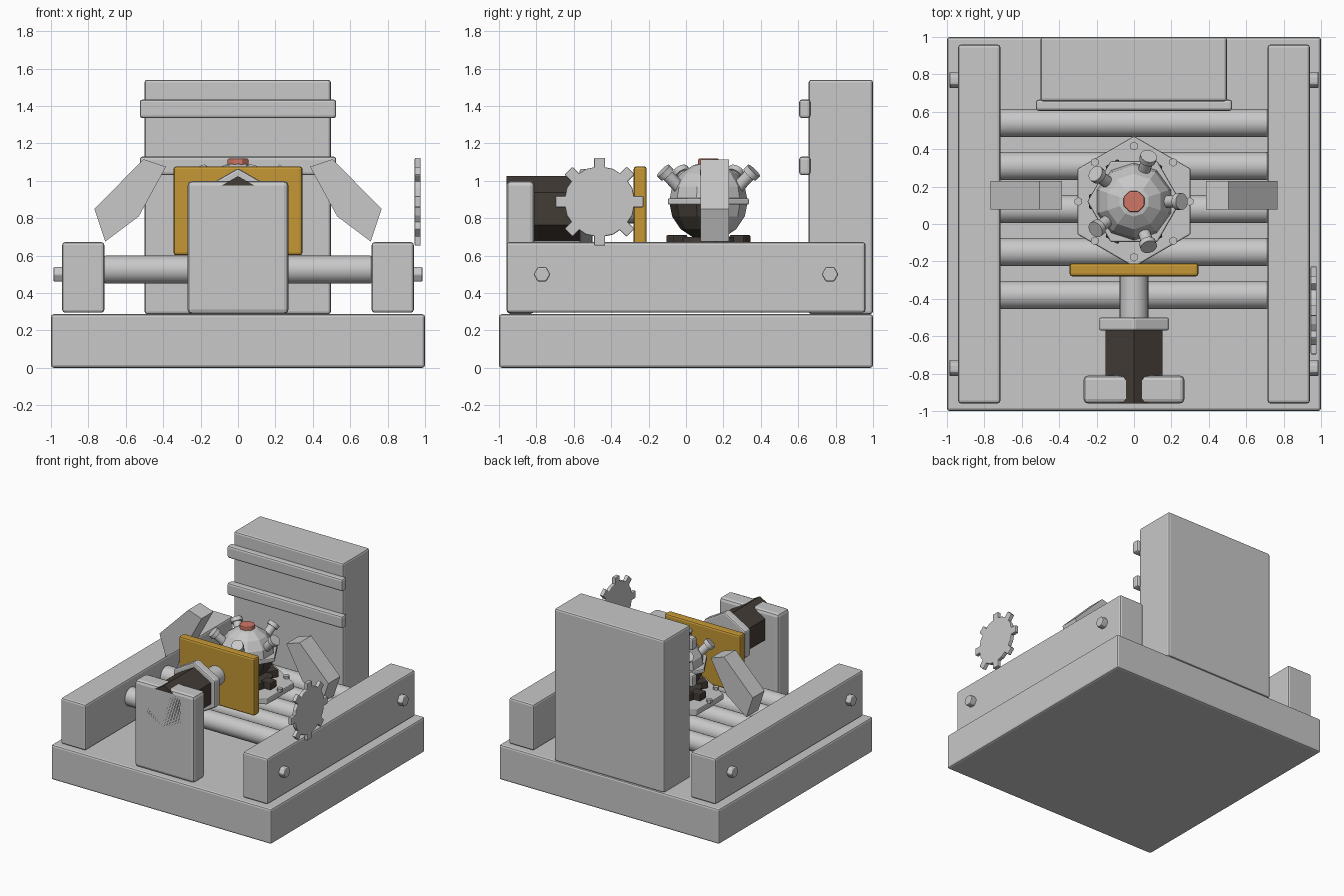
import bpy, bmesh, math
from math import cos, sin, pi, radians
from mathutils import Vector, Matrix

if "Cube" in bpy.data.objects:
    bpy.data.objects.remove(bpy.data.objects["Cube"])


def material(name, rgb):
    m = bpy.data.materials.new(name)
    m.diffuse_color = (*rgb, 1)
    m.use_nodes = True
    m.node_tree.nodes["Principled BSDF"].inputs["Base Color"].default_value = m.diffuse_color
    return m


GREY = material("steel grey", (0.58, 0.58, 0.58))
DARK = material("dark brown", (0.055, 0.045, 0.036))
GOLD = material("gold", (0.55, 0.31, 0.035))
RED = material("red", (0.62, 0.18, 0.13))


def finish(name, bm, mat, bevel=0, smooth=False):
    bmesh.ops.recalc_face_normals(bm, faces=bm.faces)
    if smooth:
        for f in bm.faces:
            f.smooth = True
        for e in bm.edges:
            e.smooth = e.calc_face_angle(0) < radians(35)
    me = bpy.data.meshes.new(name)
    bm.to_mesh(me)
    bm.free()
    me.materials.append(mat)
    ob = bpy.data.objects.new(name, me)
    bpy.context.collection.objects.link(ob)
    if bevel:
        mod = ob.modifiers.new("bevel", 'BEVEL')
        mod.width = bevel
        mod.segments = 2
        mod.limit_method = 'ANGLE'
        mod.angle_limit = radians(40)
    return ob


def box(name, lo, hi, mat=GREY, bevel=0.015, rot=None):
    """Box from corner to corner, optionally moved by a matrix."""
    bm = bmesh.new()
    bmesh.ops.create_cube(bm, size=1)
    lo, hi = Vector(lo), Vector(hi)
    for v in bm.verts:
        v.co = (lo + hi) / 2 + v.co * (hi - lo)
    if rot:
        bm.transform(rot)
    return finish(name, bm, mat, bevel)


def rod(name, a, b, r, sides, mat=GREY, bevel=0, smooth=False, turn=0):
    """Cylinder from point a to point b."""
    a, b = Vector(a), Vector(b)
    d = b - a
    bm = bmesh.new()
    bmesh.ops.create_cone(bm, cap_ends=True, segments=sides, radius1=r, radius2=r, depth=d.length)
    bm.transform(Matrix.Translation((a + b) / 2) @ d.to_track_quat('Z', 'Y').to_matrix().to_4x4()
                 @ Matrix.Rotation(turn, 4, 'Z'))
    return finish(name, bm, mat, bevel, smooth)


# Base, side rails and their bolts
box("base", (-1, -1, 0), (1, 1, 0.287))
for s, side in ((-1, "left"), (1, "right")):
    xs = sorted((s * 0.715, s * 0.94))
    box(side + "_rail", (xs[0], -0.96, 0.295), (xs[1], 0.96, 0.672))
    for y in (-0.77, 0.77):
        rod(side + "_rail_bolt", (s * 0.93, y, 0.5), (s * 0.987, y, 0.5), 0.045, 6, bevel=0.008, turn=pi / 2)

# Rollers
for i in range(5):
    y = -0.38 + 0.23 * i
    rod("roller", (-0.715, y, 0.525), (0.715, y, 0.525), 0.075, 32, bevel=0.008, smooth=True)

# Back tower with two cross bars
box("tower", (-0.5, 0.655, 0.287), (0.497, 1, 1.54))
for z in (1.335, 1.03):
    box("tower_bar", (-0.525, 0.605, z), (0.525, 0.665, z + 0.1))

# Press: support, motor, flange, shaft and gold plate
box("motor_support", (-0.27, -0.96, 0.287), (0.27, -0.81, 1.0), bevel=0.025)
rod("motor", (0, -0.96, 0.85), (0, -0.56, 0.85), 0.175, 6, DARK)
rod("motor_flange", (0, -0.57, 0.85), (0, -0.5, 0.85), 0.217, 6, bevel=0.012)
rod("press_shaft", (0, -0.51, 0.85), (0, -0.26, 0.85), 0.077, 24, smooth=True)
box("press_plate", (-0.345, -0.28, 0.602), (0.345, -0.21, 1.077), GOLD)

# Gear on the right
GY, GZ = -0.462, 0.888
rod("gear_disc", (0.945, GY, GZ), (0.977, GY, GZ), 0.19, 16, bevel=0.006)
for i in range(8):
    m = Matrix.Translation((0, GY, GZ)) @ Matrix.Rotation(i * pi / 4, 4, 'X')
    box("gear_tooth", (0.945, -0.03, 0.165), (0.977, 0.03, 0.235), bevel=0.006, rot=m)

# Bent claws, an extruded profile mirrored to both sides
profile = [(0.385, 1.075), (0.505, 1.115), (0.768, 0.85), (0.71, 0.675), (0.53, 0.81)]
for s, side in ((-1, "left"), (1, "right")):
    bm = bmesh.new()
    face = bm.faces.new([bm.verts.new((s * x, 0.077, z)) for x, z in profile])
    ext = bmesh.ops.extrude_face_region(bm, geom=[face])
    bmesh.ops.translate(bm, vec=(0, 0.153, 0), verts=[v for v in ext["geom"] if isinstance(v, bmesh.types.BMVert)])
    finish(side + "_claw", bm, GREY)

# Core: mounting plate, bolts, pedestal and dark feet
CY, CZ = 0.12, 0.89


def polar(r, a, z):
    return Vector((r * cos(a), CY + r * sin(a), z))


rod("core_plate", (0, CY, 0.602), (0, CY, 0.65), 0.35, 6, bevel=0.008)
for i in range(8):
    a = i * pi / 4
    rod("core_plate_bolt", polar(0.297, a, 0.645), polar(0.297, a, 0.672), 0.023, 6)
rod("core_pedestal", (0, CY, 0.64), (0, CY, 0.7), 0.19, 12, DARK)
for i in range(6):
    m = Matrix.Translation((0, CY, 0)) @ Matrix.Rotation(i * pi / 3, 4, 'Z')
    box("core_foot", (0.15, -0.04, 0.65), (0.24, 0.04, 0.71), DARK, 0.008, m)

# Faceted ball, dark on the lower front
bm = bmesh.new()
bmesh.ops.create_uvsphere(bm, u_segments=10, v_segments=8, radius=0.21)
bm.transform(Matrix.Translation((0, CY, CZ)))
ball = finish("core_ball", bm, GREY)
ball.data.materials.append(DARK)
for p in ball.data.polygons:
    if p.center.z < CZ and p.center.y < CY + 0.01:
        p.material_index = 1

# Belt, red cap and five pegs
rod("core_belt", (0, CY, 0.872), (0, CY, 0.907), 0.25, 6, bevel=0.008, turn=pi / 6)
rod("core_cap", (0, CY, 1.085), (0, CY, 1.118), 0.06, 8, RED, bevel=0.006, turn=pi / 8)
for i in range(5):
    a = i * 2 * pi / 5
    rod("peg_stem", polar(0.13, a, 0.93), polar(0.24, a, 1.04), 0.033, 16, smooth=True)
    rod("peg_head", polar(0.232, a, 1.032), polar(0.255, a, 1.055), 0.045, 16, smooth=True)
